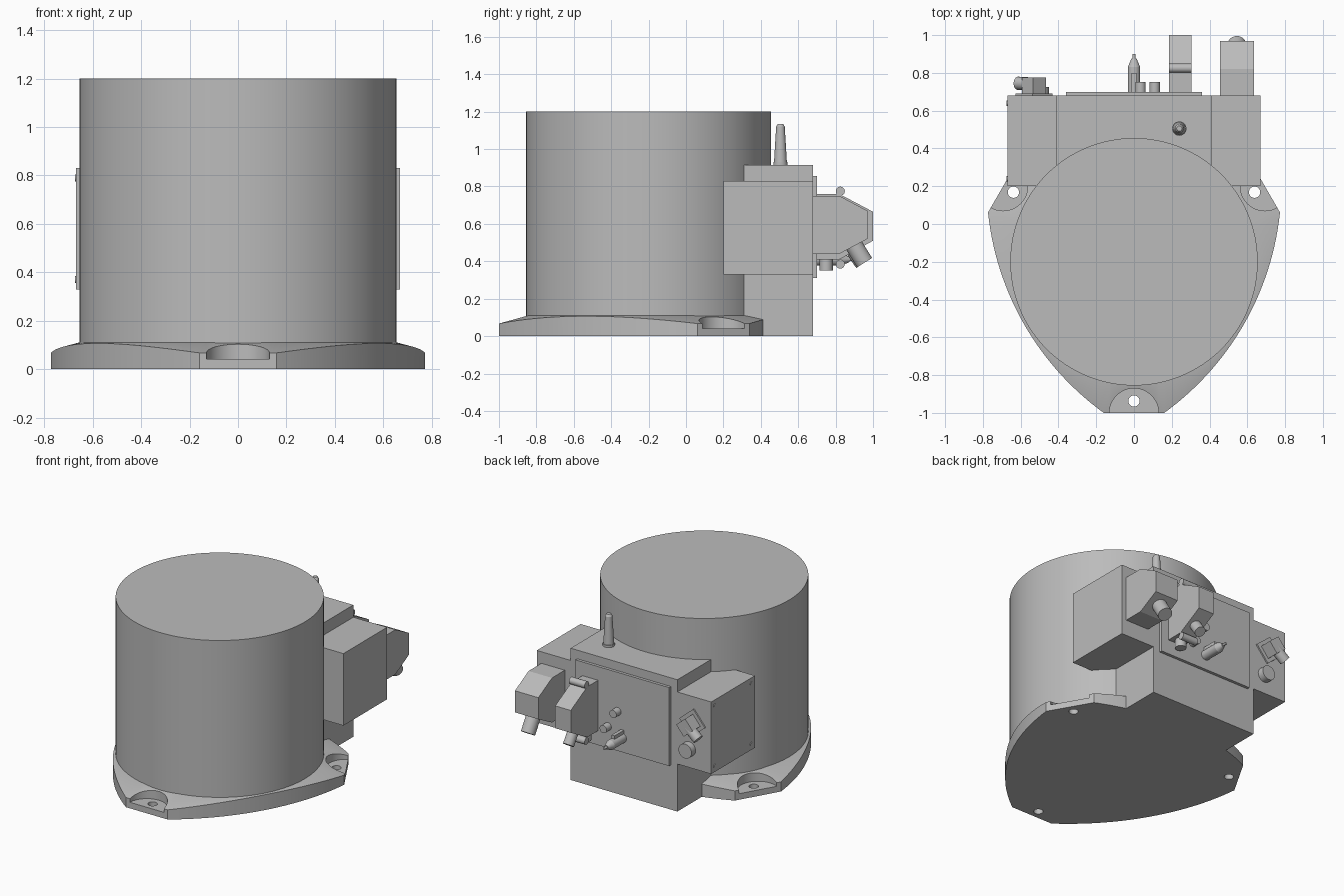
import bpy, bmesh, math
from mathutils import Vector, Matrix

cube = bpy.data.objects.get("Cube")
if cube:
    bpy.data.objects.remove(cube, do_unlink=True)

grey = bpy.data.materials.new("plain grey")
grey.use_nodes = True
COLOR = (0.5, 0.5, 0.5, 1)
grey.diffuse_color = COLOR
grey.node_tree.nodes["Principled BSDF"].inputs["Base Color"].default_value = COLOR

AXIS_Y = -0.2      # body axis
RADIUS = 0.655
THIRD = 2 * math.pi / 3


def finish(name, bm, smooth=True):
    bmesh.ops.recalc_face_normals(bm, faces=bm.faces)
    mesh = bpy.data.meshes.new(name)
    bm.to_mesh(mesh)
    bm.free()
    mesh.materials.append(grey)
    ob = bpy.data.objects.new(name, mesh)
    bpy.context.collection.objects.link(ob)
    bpy.ops.object.select_all(action='DESELECT')
    bpy.context.view_layer.objects.active = ob
    ob.select_set(True)
    if smooth:
        bpy.ops.object.shade_smooth_by_angle(angle=math.radians(30))
    return ob


def box(name, lo, hi, turn=0.0):
    """Box between two corners, optionally turned about its own y axis."""
    lo, hi = Vector(lo), Vector(hi)
    bm = bmesh.new()
    mat = (Matrix.Translation((lo + hi) / 2) @ Matrix.Rotation(turn, 4, 'Y')
           @ Matrix.Diagonal((*(hi - lo), 1)))
    bmesh.ops.create_cube(bm, size=1, matrix=mat)
    return finish(name, bm, False)


def rod(name, a, b, r1, r2=None, seg=32):
    """Cylinder or cone from point a to point b."""
    a, b = Vector(a), Vector(b)
    d = b - a
    mat = Matrix.Translation((a + b) / 2) @ d.to_track_quat('Z', 'Y').to_matrix().to_4x4()
    bm = bmesh.new()
    bmesh.ops.create_cone(bm, cap_ends=True, segments=seg, radius1=r1,
                          radius2=r1 if r2 is None else r2, depth=d.length, matrix=mat)
    return finish(name, bm)


def prism(name, profile, x0, x1):
    """Side profile of (y, z) points drawn out along x."""
    bm = bmesh.new()
    face = bm.faces.new([bm.verts.new((x0, y, z)) for y, z in profile])
    out = bmesh.ops.extrude_face_region(bm, geom=[face])
    moved = [v for v in out["geom"] if isinstance(v, bmesh.types.BMVert)]
    bmesh.ops.translate(bm, verts=moved, vec=(x1 - x0, 0, 0))
    return finish(name, bm, False)


def around(x, y, k):
    """Turn a point k thirds of a circle about the body axis."""
    v = Matrix.Rotation(k * THIRD, 2) @ Vector((x, y - AXIS_Y))
    return v.x, v.y + AXIS_Y


# Three-lobed foot with a conical top, bulging arcs between the flat lobe ends
def foot_outline(steps=28):
    a, b = Vector((0.16, -1.0)), Vector(around(-0.16, -1.0, 1))
    chord = b - a
    out = Vector((chord.y, -chord.x)).normalized()
    bulge_radius = 1.5
    half = math.asin(chord.length / 2 / bulge_radius)
    centre = (a + b) / 2 - out * bulge_radius * math.cos(half)
    arc = []
    for i in range(steps + 1):
        t = half * (2 * i / steps - 1)
        p = centre + Matrix.Rotation(t, 2) @ (out * bulge_radius)
        arc.append((p.x, p.y))
    return [around(x, y, k) for k in range(3) for x, y in arc]


bm = bmesh.new()
bottom, rim, inner = [], [], []
for x, y in foot_outline():
    d = Vector((x, y - AXIS_Y))
    n = d.normalized() * 0.65
    bottom.append(bm.verts.new((x, y, 0)))
    rim.append(bm.verts.new((x, y, 0.112 - 0.27 * (d.length - 0.65))))
    inner.append(bm.verts.new((n.x, n.y + AXIS_Y, 0.112)))
for i in range(len(rim)):
    j = (i + 1) % len(rim)
    bm.faces.new((bottom[i], bottom[j], rim[j], rim[i]))
    bm.faces.new((rim[i], rim[j], inner[j], inner[i]))
bm.faces.new(bottom)
bm.faces.new(inner)
foot = finish("foot_plate", bm, False)

# Bolt pockets and bolt holes cut into each lobe
for k in range(3):
    px, py = around(0, -1.0, k)
    hx, hy = around(0, -0.937, k)
    for cutter in (rod("pocket_cutter", (px, py, 0.042), (px, py, 0.3), 0.13, seg=48),
                   rod("hole_cutter", (hx, hy, -0.1), (hx, hy, 0.2), 0.03)):
        cutter.hide_render = True
        mod = foot.modifiers.new("cut", 'BOOLEAN')
        mod.operation, mod.solver, mod.object = 'DIFFERENCE', 'EXACT', cutter
        bpy.context.view_layer.objects.active = foot
        bpy.ops.object.modifier_apply(modifier=mod.name)
        bpy.data.objects.remove(cutter, do_unlink=True)
bpy.ops.object.select_all(action='DESELECT')
foot.select_set(True)
bpy.ops.object.shade_smooth_by_angle(angle=math.radians(20))

# Main drum
rod("main_drum", (0, AXIS_Y, 0.01), (0, AXIS_Y, 1.2), RADIUS, seg=128)

# Rear housing with a side box on each side
box("rear_housing", (-0.41, 0.2, 0), (0.41, 0.68, 0.915))
for side, s in (("left", 1), ("right", -1)):
    xs = sorted((s * 0.4, s * 0.67))
    box(side + "_side_box", (xs[0], 0.2, 0.33), (xs[1], 0.68, 0.83))
box("rear_panel", (-0.36, 0.67, 0.31), (0.36, 0.7, 0.855))

# Cover screws on the right side box
for y in (0.24, 0.64):
    for z in (0.37, 0.79):
        rod("cover_screw", (-0.66, y, z), (-0.674, y, z), 0.014, seg=16)

# Antenna
rod("antenna_collar", (0.24, 0.505, 0.91), (0.24, 0.505, 0.93), 0.038)
rod("antenna", (0.24, 0.505, 0.92), (0.24, 0.505, 1.12), 0.035, 0.023)
rod("antenna_tip", (0.24, 0.505, 1.12), (0.24, 0.505, 1.135), 0.023, 0.014)

# Large plug hood and its cable gland
prism("large_plug_hood", [(0.67, 0.75), (0.82, 0.75), (0.97, 0.67), (0.97, 0.52),
                          (0.82, 0.44), (0.67, 0.44)], 0.455, 0.635)
rod("large_gland", (0.545, 0.87, 0.53), (0.545, 0.955, 0.393), 0.047)

# Small plug hood with gland, latches and lower knob
prism("small_plug_hood", [(0.67, 0.76), (0.82, 0.76), (1.0, 0.665), (1.0, 0.51),
                          (0.82, 0.41), (0.67, 0.41)], 0.185, 0.305)
rod("small_gland", (0.245, 0.86, 0.5), (0.245, 0.94, 0.385), 0.036)
for z in (0.775, 0.385):
    rod("latch_bar", (0.185, 0.825, z), (0.305, 0.825, z), 0.024)
rod("lower_knob", (0.245, 0.75, 0.42), (0.245, 0.75, 0.35), 0.035)

# Round sockets and pointed plug on the rear panel
for x, z in ((0.035, 0.585), (0.11, 0.46)):
    rod("round_socket", (x, 0.69, z), (x, 0.752, z), 0.027)
rod("pointed_plug", (0, 0.69, 0.41), (0, 0.83, 0.41), 0.033)
rod("pointed_plug_nose", (0, 0.83, 0.41), (0, 0.875, 0.41), 0.033, 0.014)
rod("pointed_plug_tip", (0, 0.87, 0.41), (0, 0.9, 0.41), 0.009, seg=16)
box("pointed_plug_key", (-0.012, 0.7, 0.43), (0.012, 0.8, 0.465))

# Angled plug and round cap on the right side box
TURN = math.radians(40)
box("angled_plug_flange", (-0.6, 0.67, 0.58), (-0.46, 0.69, 0.72), TURN)
prism_lo, prism_hi = (-0.575, 0.68, 0.605), (-0.485, 0.775, 0.695)
box("angled_plug_body", prism_lo, prism_hi, TURN)
rod("angled_plug_gland", (-0.53, 0.74, 0.65), (-0.615, 0.745, 0.58), 0.035)
rod("round_cap", (-0.5, 0.67, 0.46), (-0.5, 0.725, 0.46), 0.05)
